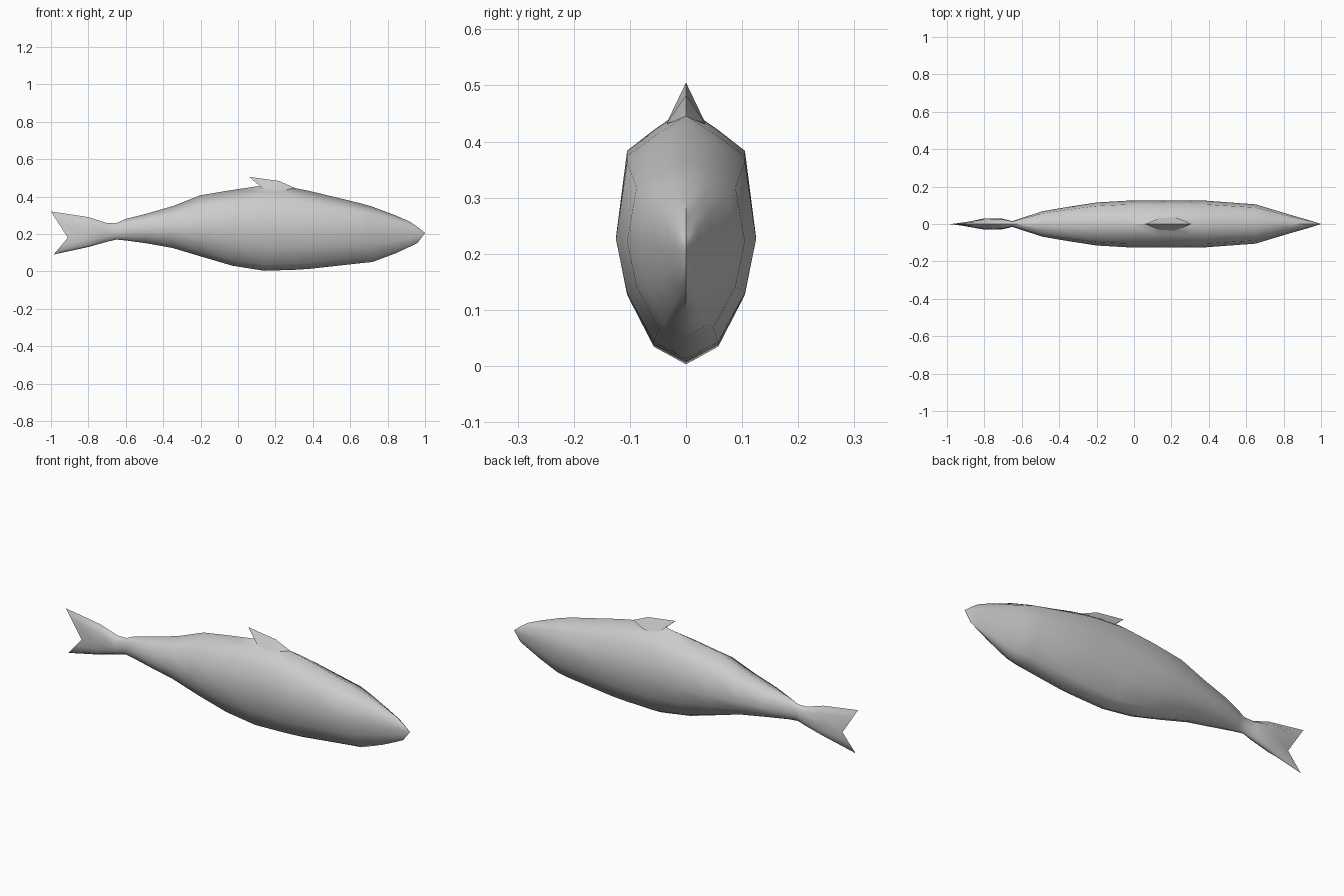
import bpy
import bmesh
import math

if "Cube" in bpy.data.objects:
    bpy.data.objects.remove(bpy.data.objects["Cube"], do_unlink=True)

# One plain grey for the whole fish
grey = bpy.data.materials.new("soft_grey")
grey.use_nodes = True
COLOUR = (0.6, 0.6, 0.6, 1)
grey.diffuse_color = COLOUR
grey.node_tree.nodes["Principled BSDF"].inputs["Base Color"].default_value = COLOUR


def finish(bm, name, angle):
    """Weld, orient and smooth a mesh, then link it as an object."""
    bmesh.ops.remove_doubles(bm, verts=bm.verts, dist=0.0005)
    bmesh.ops.recalc_face_normals(bm, faces=bm.faces)
    mesh = bpy.data.meshes.new(name)
    bm.to_mesh(mesh)
    bm.free()
    mesh.materials.append(grey)
    obj = bpy.data.objects.new(name, mesh)
    bpy.context.collection.objects.link(obj)
    bpy.ops.object.select_all(action="DESELECT")
    obj.select_set(True)
    bpy.context.view_layer.objects.active = obj
    bpy.ops.object.shade_smooth_by_angle(angle=math.radians(angle))
    return obj


def lerp(a, b, t):
    return a + (b - a) * t


# Half section, bottom to top: (share of half width, height from -1 to 1)
SECTION = [(0, -1), (0.46, -0.86), (0.84, -0.45), (1, 0),
           (0.84, 0.67), (0.46, 0.83), (0, 1)]


def ring(x, bottom, middle, top, width):
    half = []
    for side, h in SECTION:
        z = lerp(middle, top if h > 0 else bottom, abs(h))
        half.append((x, side * width, z))
    return half + [(px, -py, pz) for px, py, pz in half[-2:0:-1]]


def forked_edge(low, notch, high):
    """Tail edge running low tip, notch, high tip in the centre plane."""
    half = []
    for _, h in SECTION:
        tip = high if h > 0 else low
        half.append((lerp(notch[0], tip[0], abs(h)), 0,
                     lerp(notch[1], tip[1], abs(h))))
    return half + half[-2:0:-1]


# Body and tail stations: x, bottom, widest height, top, half width
STATIONS = [
    (-0.80, 0.13, 0.20, 0.29, 0.030),
    (-0.70, 0.158, 0.205, 0.258, 0.028),
    (-0.65, 0.17, 0.21, 0.258, 0.015),
    (-0.60, 0.165, 0.215, 0.28, 0.032),
    (-0.49, 0.15, 0.22, 0.308, 0.068),
    (-0.35, 0.125, 0.225, 0.348, 0.092),
    (-0.20, 0.08, 0.228, 0.407, 0.115),
    (-0.03, 0.03, 0.228, 0.435, 0.125),
    (0.14, 0.003, 0.228, 0.46, 0.125),
    (0.30, 0.008, 0.228, 0.446, 0.125),
    (0.38, 0.013, 0.226, 0.43, 0.125),
    (0.65, 0.043, 0.222, 0.365, 0.105),
    (0.72, 0.05, 0.22, 0.345, 0.084),
    (0.84, 0.095, 0.213, 0.30, 0.048),
    (0.92, 0.132, 0.21, 0.265, 0.025),
    (0.96, 0.152, 0.207, 0.237, 0.013),
    (1.0, 0.205, 0.205, 0.205, 0),
]
bm = bmesh.new()
loops = [forked_edge((-0.985, 0.09), (-0.91, 0.18), (-1.0, 0.32))]
loops += [ring(*s) for s in STATIONS]
rows = [[bm.verts.new(p) for p in loop] for loop in loops]
for a, b in zip(rows, rows[1:]):
    for i in range(len(a)):
        j = (i + 1) % len(a)
        bm.faces.new((a[i], a[j], b[j], b[i]))
finish(bm, "body_and_tail", 65)

# Dorsal fin: a swept wedge with a pointed rear tip
bm = bmesh.new()
tip, ridge, front, notch = [bm.verts.new((x, 0, z)) for x, z in
                            ((0.06, 0.505), (0.22, 0.483), (0.31, 0.443), (0.13, 0.46))]
keel = bm.verts.new((0.2, 0, 0.42))
for side in (1, -1):
    rear = bm.verts.new((0.145, 0.035 * side, 0.432))
    flank = bm.verts.new((0.22, 0.035 * side, 0.432))
    for face in ((tip, rear, ridge), (ridge, rear, flank), (ridge, flank, front),
                 (tip, notch, rear), (notch, keel, rear),
                 (rear, keel, flank), (flank, keel, front)):
        bm.faces.new(face)
finish(bm, "dorsal_fin", 50)
